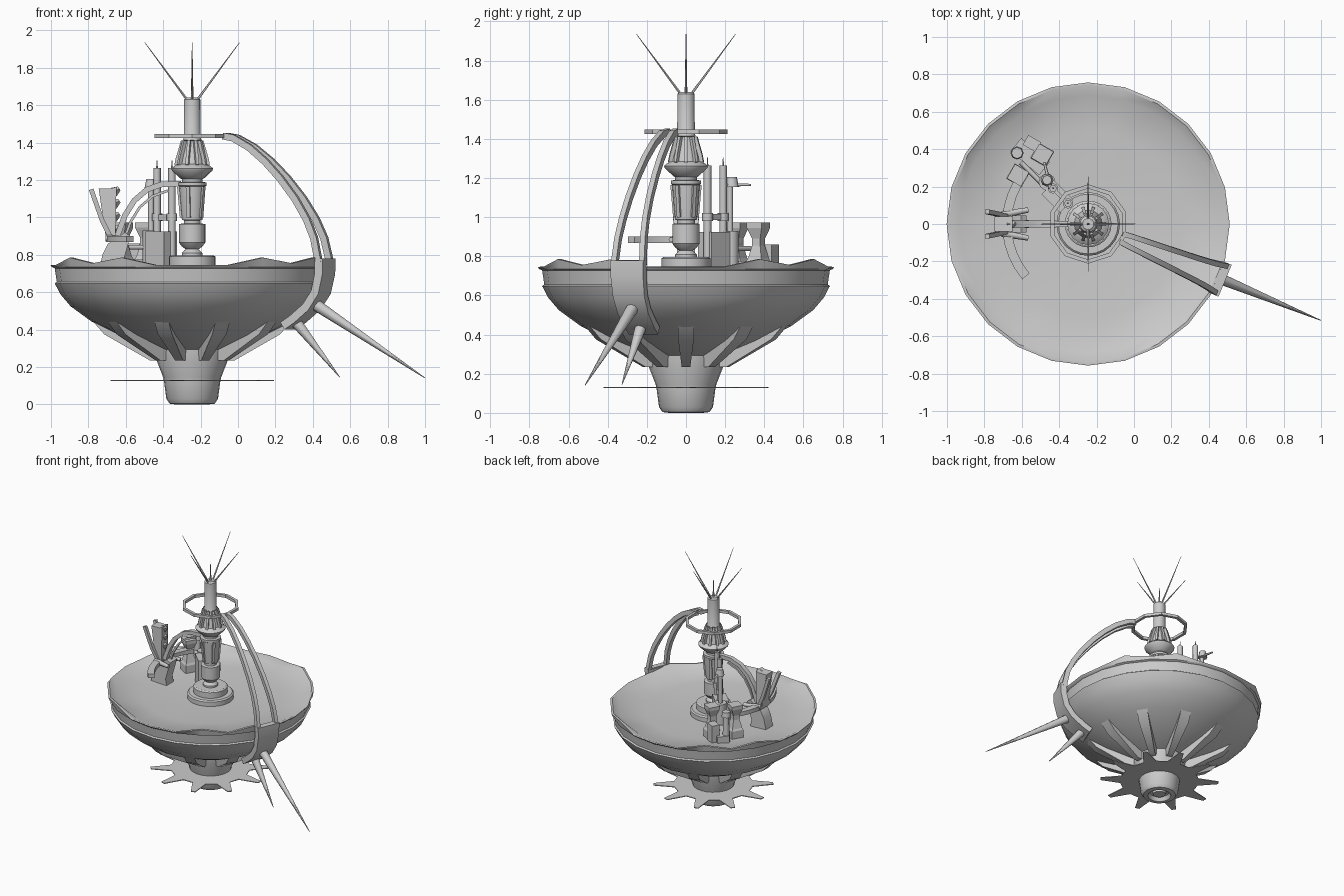
import bpy, bmesh, math
from mathutils import Vector, Matrix

if "Cube" in bpy.data.objects:
    bpy.data.objects.remove(bpy.data.objects["Cube"])

CX = -0.245  # x of the bowl's axis; all parts are built around it


def finish(bm, name, limit=32):
    bmesh.ops.remove_doubles(bm, verts=bm.verts, dist=1e-5)
    bmesh.ops.recalc_face_normals(bm, faces=bm.faces)
    for f in bm.faces:
        f.smooth = True
    for e in bm.edges:
        e.smooth = e.calc_face_angle(3.0) < math.radians(limit)
    me = bpy.data.meshes.new(name)
    bm.to_mesh(me)
    bm.free()
    ob = bpy.data.objects.new(name, me)
    ob.location.x = CX
    bpy.context.collection.objects.link(ob)
    return ob


def lathe(name, prof, n=24, at=(0, 0), phase=0, wave=None, limit=32):
    """Revolve (r, z) points; a third value scales the rim wave."""
    bm = bmesh.new()
    rings = []
    for p in prof:
        ring = []
        for i in range(n):
            a = phase + math.tau * i / n
            z = p[1] + (p[2] * wave[i % len(wave)] if len(p) > 2 else 0)
            ring.append(bm.verts.new((at[0] + p[0] * math.cos(a), at[1] + p[0] * math.sin(a), z)))
        rings.append(ring)
    for a, b in zip(rings, rings[1:]):
        for i in range(n):
            j = (i + 1) % n
            bm.faces.new((a[i], a[j], b[j], b[i]))
    return finish(bm, name, limit)


def loft(bm, secs):
    rows = [[bm.verts.new(v) for v in s] for s in secs]
    n = len(rows[0])
    for a, b in zip(rows, rows[1:]):
        for i in range(n):
            bm.faces.new((a[i], a[(i + 1) % n], b[(i + 1) % n], b[i]))
    bm.faces.new(rows[0])
    bm.faces.new(rows[-1][::-1])


def beam(name, path, angle, t0=0, t1=0, hw=.015, th=.03, hw1=None):
    """Rectangular bar along (r, z) points in the radial plane at an angle."""
    bm = bmesh.new()
    m = Matrix.Rotation(math.radians(angle), 3, 'Z')
    pts = [Vector(p) for p in path]
    secs = []
    for i, p in enumerate(pts):
        d = (pts[min(i + 1, len(pts) - 1)] - pts[max(i - 1, 0)]).normalized()
        nrm = Vector((-d.y, d.x)) * th / 2
        k = i / (len(pts) - 1)
        t = t0 + (t1 - t0) * k
        w = hw if hw1 is None else hw + (hw1 - hw) * k
        a, b = p + nrm, p - nrm
        secs.append([m @ Vector(v) for v in ((a.x, t - w, a.y), (a.x, t + w, a.y), (b.x, t + w, b.y), (b.x, t - w, b.y))])
    loft(bm, secs)
    return finish(bm, name)


def rod(name, a, b, r1, r2, n=6):
    bm = bmesh.new()
    a, b = Vector(a), Vector(b)
    q = (b - a).to_track_quat('Z', 'Y').to_matrix()
    loft(bm, [[c + q @ Vector((r * math.cos(math.tau * i / n), r * math.sin(math.tau * i / n), 0))
               for i in range(n)] for c, r in ((a, r1), (b, r2))])
    return finish(bm, name, 65)


def box(name, c, s, rot=0):
    bm = bmesh.new()
    bmesh.ops.create_cube(bm, size=1, matrix=Matrix.Translation(c) @ Matrix.Rotation(math.radians(rot), 4, 'Z')
                          @ Matrix.Diagonal((*s, 1)))
    return finish(bm, name)


# Bowl hull with wavy rim and dished deck
wave = [-.035, -.035, .005, -.025, .005, -.035]
lathe("bowl_hull", [(.17, .29), (.2, .295), (.39, .37), (.54, .445), (.65, .525), (.705, .59), (.735, .648),
                    (.724, .656), (.735, .728), (.75, .735), (.757, .78, 1), (.742, .782, 1), (.69, .74, .4),
                    (.5, .715), (.2, .70), (0, .70)], 24, wave=wave)

# Neck below, hollow at the bottom, and thin ten-pointed star plate
lathe("lower_neck", [(.17, .34), (.195, .33), (.19, .235), (.155, .145), (.15, .12), (.138, .03), (.12, .004),
                     (.085, 0), (.07, .03), (.05, .035), (.045, .012), (0, .012)])
bm = bmesh.new()
outline = []
for k in range(10):
    for off, r in ((-10, .29), (-2.2, .437), (2.2, .437), (10, .29)):
        a = math.radians(36 * k + off)
        outline.append((r * math.cos(a), r * math.sin(a)))
loft(bm, [[(x, y, z) for x, y in outline] for z in (.126, .132)])
finish(bm, "star_plate")

# Underside fins
for k in range(10):
    m = Matrix.Rotation(math.radians(36 * k), 3, 'Z')
    bm = bmesh.new()
    prof = [(.17, .235, .022), (.225, .235, .022), (.47, .375, .04), (.54, .455, .04), (.17, .33, .03)]
    loft(bm, [[m @ Vector((r, s * w, z)) for r, z, w in prof] for s in (-1, 1)])
    finish(bm, "under_fin")

# Central column
lathe("column_base", [(0, .69), (.17, .69), (.17, .735), (.16, .745), (.125, .745), (.125, .79), (.115, .797), (0, .797)])
lathe("column_lower", [(.055, .79), (.055, .81), (.035, .83), (.055, .845), (.07, .865), (.07, .965), (.045, .968),
                       (.045, .985), (.055, .987), (.06, 1.03), (.07, 1.165), (.077, 1.17), (.077, 1.187),
                       (.055, 1.19), (.055, 1.21)], 16)
lathe("column_saucer", [(.055, 1.205), (.065, 1.21), (.108, 1.25), (.112, 1.262), (.09, 1.28), (.075, 1.285),
                        (.042, 1.41), (.05, 1.415), (.045, 1.425), (.044, 1.63), (.03, 1.64), (0, 1.64)], 16)
for k in range(10):
    beam("saucer_rib", [(.085, 1.28), (.078, 1.315), (.05, 1.41)], 36 * k, hw=.008, th=.02)
    if k % 2:
        beam("column_rib", [(.06, 1.0), (.075, 1.165)], 36 * k, hw=.01, th=.012)

# Mast antennas
for k in range(4):
    c, s = math.cos(k * math.pi / 2), math.sin(k * math.pi / 2)
    rod("antenna", (.028 * c, .028 * s, 1.63), (.253 * c, .253 * s, 1.935), .007, .0015, 5)
rod("mast_tip", (0, 0, 1.63), (0, 0, 1.77), .008, .002)

# Hoop around the mast, held by a pair of curved arms
lathe("mast_hoop", [(.19, 1.425), (.212, 1.425), (.212, 1.447), (.19, 1.447), (.19, 1.425)], 10,
      phase=math.pi / 10, limit=20)
arc = [(.19, 1.435), (.25, 1.425), (.345, 1.375), (.44, 1.3), (.53, 1.21), (.62, 1.1), (.69, .99), (.735, .89), (.765, .76)]
for s in (-1, 1):
    beam("curved_arm", arc, -22.5, s * .022, s * .078, .014, .036)
beam("arm_hull_plate", [(.77, .78), (.768, .70), (.745, .6), (.69, .52), (.61, .455), (.555, .42)], -22.5, hw=.092, th=.045, hw1=.08)
box("arm_crossbar", (.765 * math.cos(math.radians(-22.5)), .765 * math.sin(math.radians(-22.5)), .765),
    (.05, .18, .02), -22.5)

# Long spikes from the hull plate
c, s = math.cos(math.radians(-22.5)), math.sin(math.radians(-22.5))
for (r0, z0), (r1, z1) in (((.68, .555), (1.347, .142)), ((.58, .465), (.855, .145))):
    rod("hull_spike", (r0 * c, r0 * s, z0), (r1 * c, r1 * s, z1), .034, .002, 8)

# Curved rail beside the console
bm = bmesh.new()
secs = []
for k in range(10):
    a = math.radians(142 + 78 * k / 9)
    secs.append([(r * math.cos(a), r * math.sin(a), z) for r, z in ((.41, .868), (.46, .868), (.46, .9), (.41, .9))])
loft(bm, secs)
finish(bm, "curved_rail")

# Arched support from column to console
arch = [(.06, 1.18), (.16, 1.178), (.24, 1.15), (.31, 1.09), (.36, 1.01), (.4, .9)]
beam("arch_support", arch, 180, hw=.016, th=.03, hw1=.022)
beam("arch_cable", [(r - .03, z - .035) for r, z in arch[1:]], 180, hw=.008, th=.014)

# Console with tall toothed back
bm = bmesh.new()
loft(bm, [[(x, y, z) for x, z in ((-.5, .71), (-.36, .71), (-.37, .76), (-.33, .9), (-.36, .92), (-.45, .86), (-.48, .8))]
          for y in (-.045, .045)])
finish(bm, "console_seat")
bm = bmesh.new()
loft(bm, [[(x, y, z) for x, z in ((-.46, .88), (-.41, .88), (-.405, 1.165), (-.43, 1.155), (-.5, 1.155))]
          for y in (-.04, .04)])
finish(bm, "console_back")
for z in (.95, 1.02, 1.09, 1.155):
    rod("back_tooth", (-.42, 0, z - .02), (-.39, 0, z), .028, .012, 4)
for s in (-1, 1):
    beam("console_wing", [(.54, 1.15), (.48, .98), (.44, .9)], 180, s * .065, s * .04, .012, .025)
    rod("console_grip", (-.46, s * .05, .89), (-.32, s * .075, .885), .02, .014)

# Square hourglass stools and small tables
for p in ((-.245, .37), (-.375, .26)):
    lathe("hourglass_stool", [(0, .715), (.066, .715), (.066, .775), (.055, .79), (.034, .855), (.034, .89), (.062, .945),
                              (.062, .972), (0, .972)], 4, p, phase=math.radians(15), limit=10)
box("stool_plinth", (-.31, .36, .745), (.2, .09, .06), -40)
box("side_crate", (-.30, .43, .79), (.08, .06, .14), -30)
rod("small_post", (-.38, .38, .71), (-.38, .38, .93), .03, .02, 8)
rod("small_post_cap", (-.38, .38, .92), (-.38, .38, .96), .035, .03, 8)
rod("link_pipe", (-.36, .33, .84), (-.15, .12, .84), .014, .014)

# Machine cabinet with tall posts beside the column
box("machine_cabinet", (-.165, .145, .815), (.14, .1, .22), -45)
rod("tank", (-.22, .225, .71), (-.22, .225, .93), .045, .045, 10)
rod("tank_pipe", (-.22, .225, .93), (-.22, .225, 1.19), .016, .016)
for x, y in ((-.188, .19), (-.108, .11)):
    rod("tall_post", (x, y, .71), (x, y, 1.265), .02, .02, 8)
    rod("post_pin", (x, y, 1.26), (x, y, 1.305), .005, .002)
    rod("post_collar", (x, y, .98), (x, y, 1.02), .028, .028, 8)
box("post_bracket", (-.15, .15, 1.0), (.12, .02, .03), -45)
rod("side_lamp_arm", (-.2, .19, 1.165), (-.235, .33, 1.165), .012, .006)
rod("side_lamp", (-.22, .235, 1.155), (-.22, .235, 1.205), .035, .025, 8)
